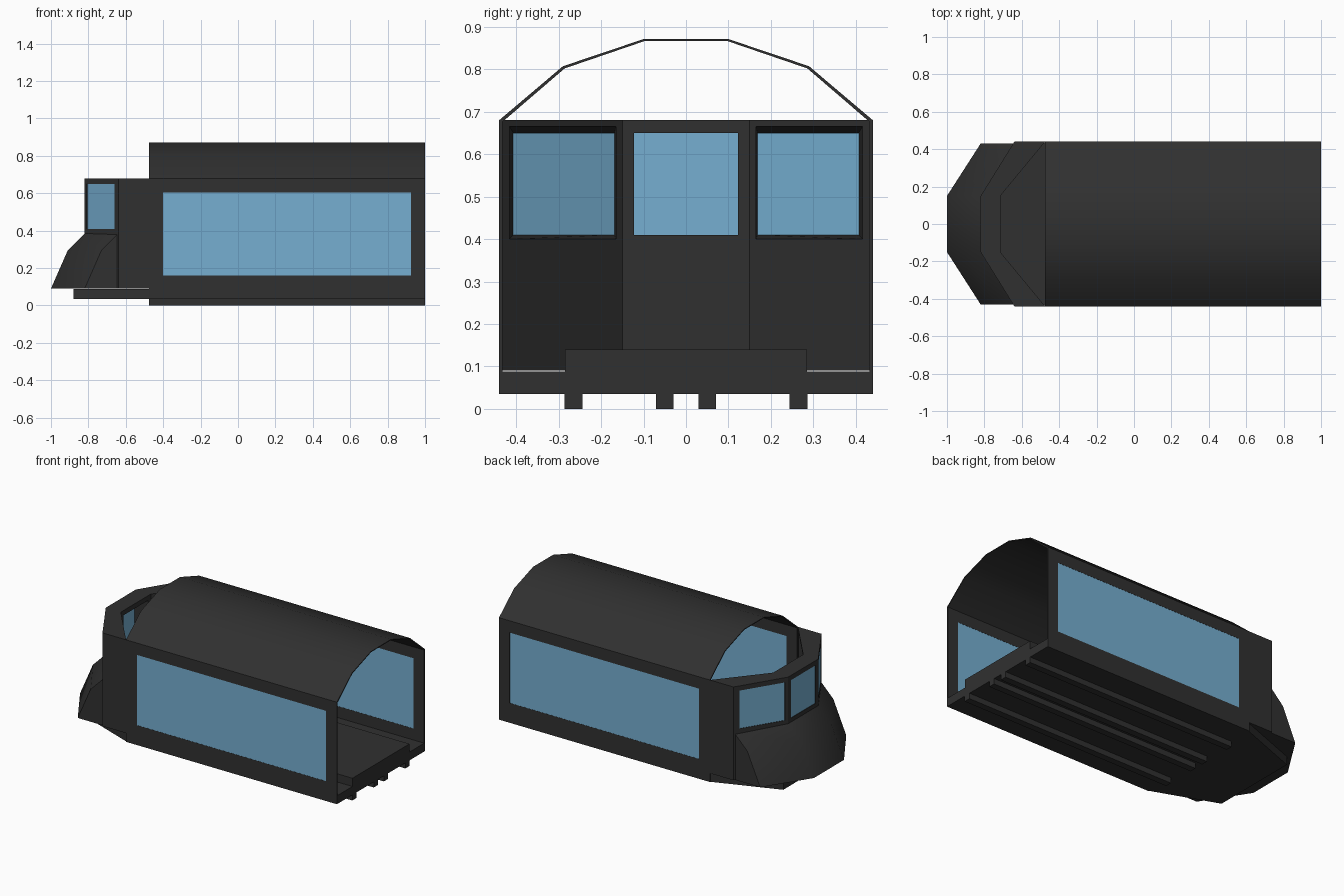
import bpy, bmesh, math

cube = bpy.data.objects.get("Cube")
if cube:
    bpy.data.objects.remove(cube, do_unlink=True)


def material(name, rgb, rough):
    m = bpy.data.materials.new(name)
    m.use_nodes = True
    m.diffuse_color = (*rgb, 1)
    bsdf = m.node_tree.nodes["Principled BSDF"]
    bsdf.inputs["Base Color"].default_value = (*rgb, 1)
    bsdf.inputs["Roughness"].default_value = rough
    return m


HULL = material("charcoal hull", (0.03, 0.03, 0.03), 0.7)
GLASS = material("blue glass", (0.18, 0.43, 0.64), 0.4)


def loft(name, rings, mat=HULL, loop=False, smooth=None):
    """Skin closed rings of points; cap the ends, or join last ring to first."""
    bm = bmesh.new()
    rows = [[bm.verts.new(p) for p in ring] for ring in rings]
    pairs = list(zip(rows, rows[1:])) + ([(rows[-1], rows[0])] if loop else [])
    for a, b in pairs:
        for i in range(len(a)):
            j = (i + 1) % len(a)
            bm.faces.new((a[i], a[j], b[j], b[i]))
    if not loop:
        bm.faces.new(rows[0])
        bm.faces.new(rows[-1])
    bmesh.ops.recalc_face_normals(bm, faces=bm.faces)
    mesh = bpy.data.meshes.new(name)
    bm.to_mesh(mesh)
    bm.free()
    mesh.materials.append(mat)
    ob = bpy.data.objects.new(name, mesh)
    bpy.context.collection.objects.link(ob)
    if smooth:
        bpy.ops.object.select_all(action="DESELECT")
        bpy.context.view_layer.objects.active = ob
        ob.select_set(True)
        bpy.ops.object.shade_smooth_by_angle(angle=math.radians(smooth))
    return ob


def box(name, x0, x1, y0, y1, z0, z1, mat=HULL):
    return loft(name, [[(x, y0, z0), (x, y1, z0), (x, y1, z1), (x, y0, z1)] for x in (x0, x1)], mat)


def upright(a, b, z0, z1):
    """Vertical rectangle standing on the plan line a-b."""
    return [(*a, z0), (*b, z0), (*b, z1), (*a, z1)]


def at_y(a, b, y):
    """Plan point on line a-b at the given y."""
    t = (y - a[1]) / (b[1] - a[1])
    return (a[0] + t * (b[0] - a[0]), y)


BACK, FRONT, CAB, W = 1.0, -0.475, -0.64, 0.44
LOW, SILL, TOP = 0.035, 0.09, 0.68

# Side walls with long windows
for side, s in (("left", 1), ("right", -1)):
    rings = [upright((FRONT, s * W), (BACK, s * W), LOW, TOP),
             upright((-0.40, s * W), (0.925, s * W), 0.16, 0.605)]
    inner = [[(x, y - s * 0.008, z) for x, y, z in r] for r in reversed(rings)]
    loft(side + "_wall", rings + inner, loop=True)
    y0, y1 = sorted((s * (W - 0.001), s * (W - 0.007)))
    box(side + "_window", -0.40, 0.925, y0, y1, 0.16, 0.605, GLASS)

# Thin faceted roof vault, open at both ends
arch = [(W, TOP), (0.29, 0.807), (0.10, 0.871)]
outer = arch + [(-y, z) for y, z in reversed(arch)]
section = outer + [(y * 0.985, z - 0.005) for y, z in reversed(outer)]
loft("roof_vault", [[(x, y, z) for y, z in section] for x in (FRONT, BACK)], smooth=30)

# Floor slab with tapered front, raised deck and skid rails
plan = [(BACK, W - 0.004), (FRONT, W - 0.004), (-0.88, 0.285)]
plan += [(x, -y) for x, y in reversed(plan)]
loft("floor_slab", [[(x, y, z) for x, y in plan] for z in (LOW, SILL - 0.002)])
box("raised_deck", FRONT, BACK, -0.285, 0.285, 0.08, 0.14)
for i, y in enumerate((-0.265, -0.05, 0.05, 0.265)):
    box(f"skid_rail_{i + 1}", FRONT, BACK, y - 0.021, y + 0.021, 0, 0.04)


# Thick cab panels, each with a window opening flaring inward
def cab_panel(name, o, i, outer_span, inner_span, inner_z):
    o_hole = [at_y(*o, y) for y in outer_span]
    i_hole = [at_y(*i, y) for y in inner_span]
    hole = upright(*o_hole, 0.41, 0.65)
    loft(name + "_panel", [upright(*o, SILL, TOP), hole,
                           upright(*i_hole, *inner_z), upright(*i, SILL, TOP)], loop=True)
    loft(name + "_windscreen", [[(x + d, y, z) for x, y, z in hole] for d in (0.003, 0.009)], GLASS)


cab_panel("centre", [(-0.82, -0.15), (-0.82, 0.15)], [(-0.715, -0.15), (-0.715, 0.15)],
          (-0.122, 0.122), (-0.122, 0.122), (0.41, 0.65))
for side, s in (("left", 1), ("right", -1)):
    cab_panel(side, [(-0.82, s * 0.15), (CAB, s * W)], [(-0.715, s * 0.15), (FRONT, s * W)],
              (s * 0.168, s * 0.407), (s * 0.165, s * 0.416), (0.40, 0.665))

# Sloped nose swept back at both sides
profile = [(-1.0, SILL), (-0.91, 0.295), (-0.82, 0.385), (-0.82, SILL)]
stations = [(-0.43, 0.18), (-0.15, 0), (0.15, 0), (0.43, 0.18)]
loft("nose", [[(x + dx, y, z) for x, z in profile] for y, dx in stations], smooth=40)
